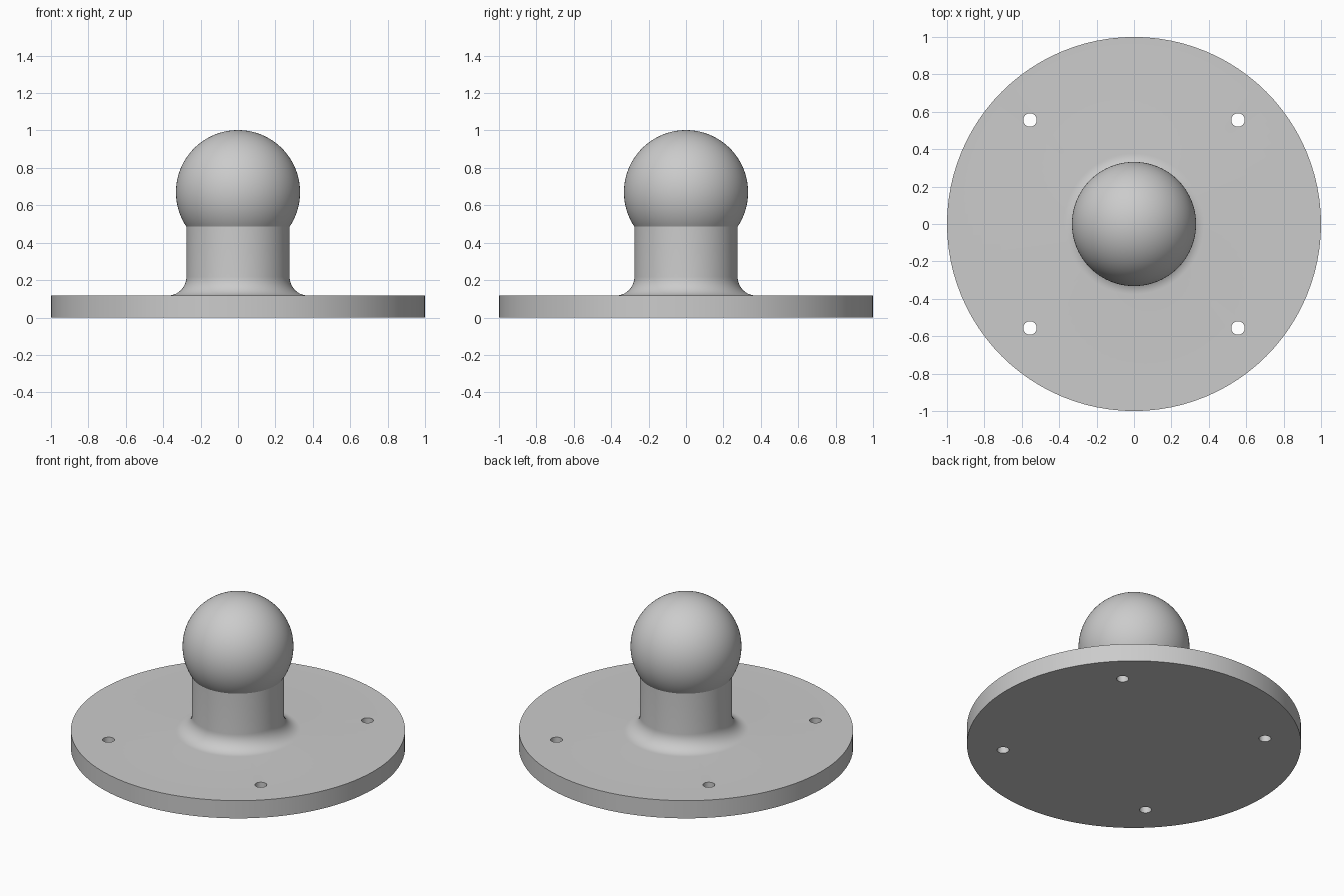
import bpy
import bmesh
from math import sin, cos, pi, radians, asin, sqrt

cube = bpy.data.objects.get("Cube")
if cube:
    bpy.data.objects.remove(cube, do_unlink=True)

SEGMENTS = 96
PLATE_R, PLATE_H = 1.0, 0.117
NECK_R, FILLET = 0.276, 0.1
BALL_R, BALL_Z = 0.332, 0.67
HOLE_R, HOLE_POS = 0.036, 0.556

grey = bpy.data.materials.new("plain grey")
grey.use_nodes = True
colour = (0.6, 0.6, 0.6, 1)
grey.diffuse_color = colour
grey.node_tree.nodes["Principled BSDF"].inputs["Base Color"].default_value = colour


def arc(cx, cz, r, start, end, steps):
    """Points (radius, height) along an arc of the profile."""
    angles = [start + (end - start) * i / steps for i in range(steps + 1)]
    return [(cx + r * cos(a), cz + r * sin(a)) for a in angles]


def lathe(name, profile):
    """Spin a profile around z; its ends lie on the axis."""
    bm = bmesh.new()
    verts = [bm.verts.new((r, 0, z)) for r, z in profile]
    edges = [bm.edges.new(pair) for pair in zip(verts, verts[1:])]
    bmesh.ops.spin(bm, geom=verts + edges, cent=(0, 0, 0), axis=(0, 0, 1),
                   angle=2 * pi, steps=SEGMENTS, use_merge=True)
    bmesh.ops.remove_doubles(bm, verts=bm.verts, dist=0.0001)
    bmesh.ops.recalc_face_normals(bm, faces=bm.faces)
    mesh = bpy.data.meshes.new(name)
    bm.to_mesh(mesh)
    bm.free()
    obj = bpy.data.objects.new(name, mesh)
    bpy.context.collection.objects.link(obj)
    mesh.materials.append(grey)
    return obj


# Plate, filleted neck and ball in one profile
neck_angle = -asin(sqrt(BALL_R ** 2 - NECK_R ** 2) / BALL_R)
profile = [(0, 0), (PLATE_R, 0), (PLATE_R, PLATE_H)]
profile += arc(NECK_R + FILLET, PLATE_H + FILLET, FILLET, 1.5 * pi, pi, 12)
profile += arc(0, BALL_Z, BALL_R, neck_angle, pi / 2, 40)
profile[-1] = (0, BALL_Z + BALL_R)
mount = lathe("ball_mount", profile)

# Four screw holes through the plate
bm = bmesh.new()
for sx in (-1, 1):
    for sy in (-1, 1):
        made = bmesh.ops.create_cone(bm, cap_ends=True, segments=32, radius1=HOLE_R,
                                     radius2=HOLE_R, depth=0.4)
        bmesh.ops.translate(bm, verts=made["verts"],
                            vec=(sx * HOLE_POS, sy * HOLE_POS, PLATE_H / 2))
mesh = bpy.data.meshes.new("hole_cutter")
bm.to_mesh(mesh)
bm.free()
mesh.materials.append(grey)
cutter = bpy.data.objects.new("hole_cutter", mesh)
bpy.context.collection.objects.link(cutter)
cutter.hide_render = True

cut = mount.modifiers.new("screw_holes", "BOOLEAN")
cut.operation = "DIFFERENCE"
cut.solver = "EXACT"
cut.object = cutter

# Apply the cut, then shade smooth with sharp rims
bpy.ops.object.select_all(action="DESELECT")
mount.select_set(True)
bpy.context.view_layer.objects.active = mount
bpy.ops.object.modifier_apply(modifier=cut.name)
bpy.data.objects.remove(cutter, do_unlink=True)
bpy.ops.object.shade_smooth_by_angle(angle=radians(30))
